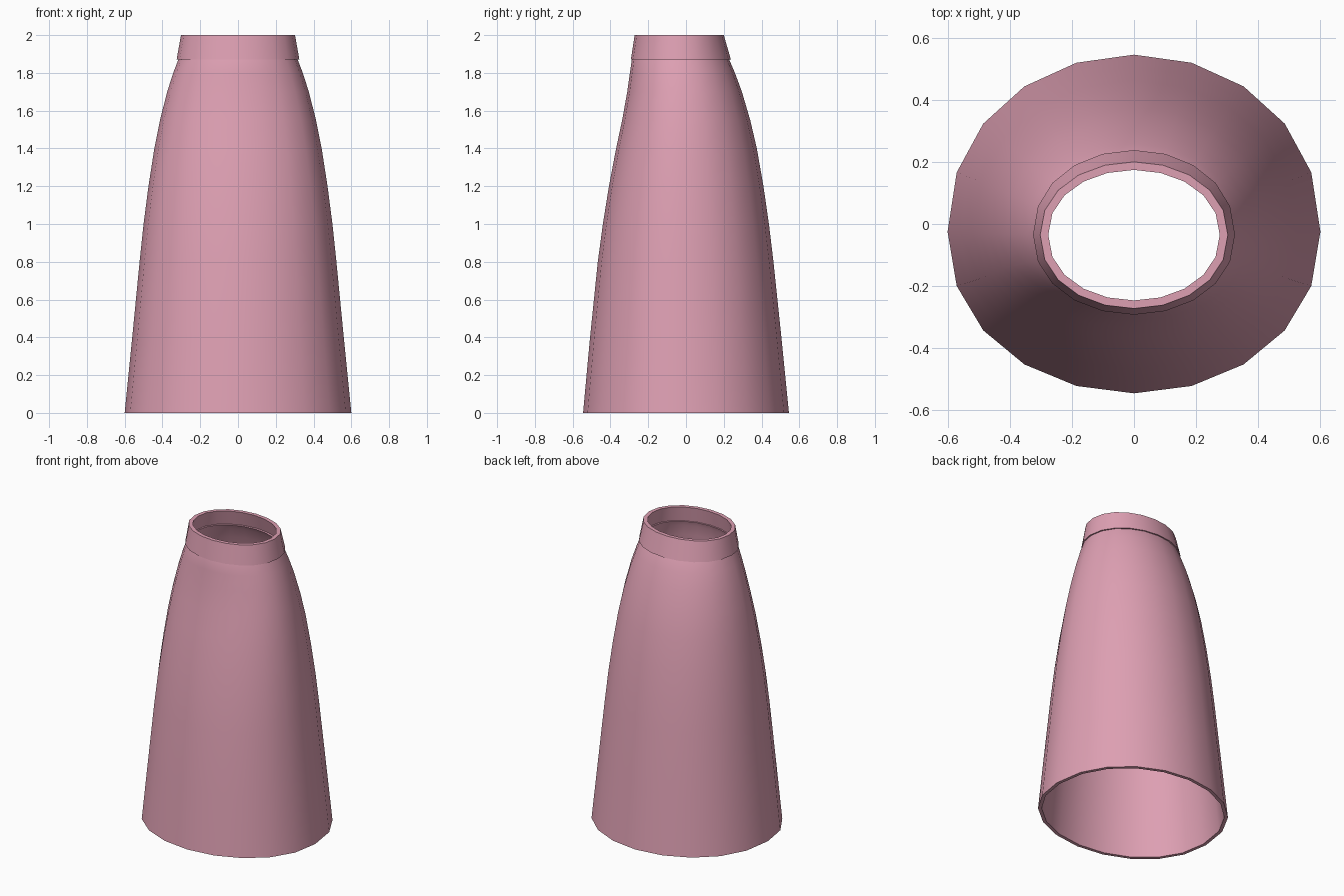
import bpy, bmesh, math

if "Cube" in bpy.data.objects:
    bpy.data.objects.remove(bpy.data.objects["Cube"])

SIDES = 20

pink = bpy.data.materials.new("dusty pink")
pink.diffuse_color = (0.73, 0.35, 0.45, 1)
pink.use_nodes = True
pink.node_tree.nodes["Principled BSDF"].inputs["Base Color"].default_value = pink.diffuse_color


def ring(bm, z, rx, front, back, inset=0.0):
    """One oval loop, fuller at the back than at the front."""
    cy = -0.025 - 0.005 * z
    verts = []
    for i in range(SIDES):
        a = 2 * math.pi * i / SIDES
        s = math.sin(a)
        reach = (back - cy if s > 0 else cy - front) - inset
        y = cy + math.copysign(abs(s) ** 0.93, s) * reach
        verts.append(bm.verts.new(((rx - inset) * math.cos(a), y, z)))
    return verts


def shell(name, rows, thickness):
    """Open tube with real wall thickness, closed by rims at both ends."""
    bm = bmesh.new()
    loops = [ring(bm, *r) for r in rows]
    loops += [ring(bm, *r, inset=thickness) for r in reversed(rows)]
    for a, b in zip(loops, loops[1:] + loops[:1]):
        for i in range(SIDES):
            j = (i + 1) % SIDES
            bm.faces.new((a[i], a[j], b[j], b[i]))
    bmesh.ops.recalc_face_normals(bm, faces=bm.faces)
    mesh = bpy.data.meshes.new(name)
    bm.to_mesh(mesh)
    bm.free()
    obj = bpy.data.objects.new(name, mesh)
    bpy.context.collection.objects.link(obj)
    mesh.materials.append(pink)
    bpy.ops.object.select_all(action='DESELECT')
    obj.select_set(True)
    bpy.context.view_layer.objects.active = obj
    bpy.ops.object.shade_smooth_by_angle(angle=math.radians(35))
    return obj


# Flared skirt: height, half width, front y, back y
shell("skirt", [
    (0.00, 0.600, -0.545, 0.545),
    (0.40, 0.560, -0.508, 0.505),
    (0.80, 0.521, -0.467, 0.463),
    (1.00, 0.500, -0.440, 0.439),
    (1.20, 0.474, -0.408, 0.410),
    (1.40, 0.443, -0.370, 0.375),
    (1.55, 0.413, -0.338, 0.340),
    (1.70, 0.375, -0.311, 0.296),
    (1.80, 0.343, -0.297, 0.259),
    (1.87, 0.316, -0.287, 0.229),
    (1.90, 0.305, -0.275, 0.210),
], 0.022)

# Waistband overlapping the top of the skirt
shell("waistband", [
    (1.87, 0.325, -0.292, 0.238),
    (2.00, 0.302, -0.272, 0.200),
], 0.026)
